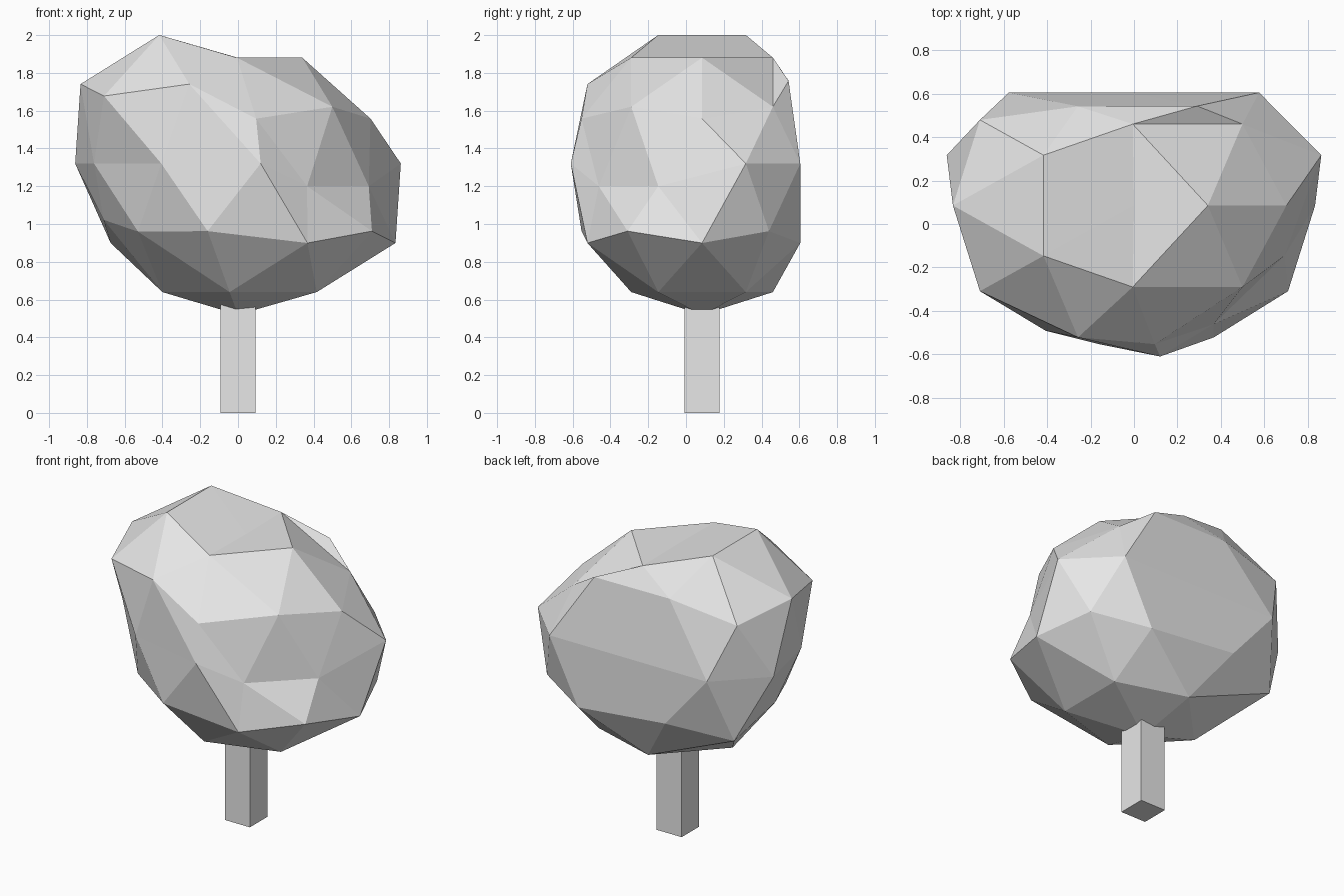
import bpy
import bmesh
from math import radians, cos, sin, sqrt
from mathutils import Vector

old = bpy.data.objects.get("Cube")
if old:
    bpy.data.objects.remove(old, do_unlink=True)

# One plain grey for the whole tree
grey = bpy.data.materials.new("light_grey")
grey.use_nodes = True
colour = (0.8, 0.8, 0.8, 1)
grey.diffuse_color = colour
grey.node_tree.nodes["Principled BSDF"].inputs["Base Color"].default_value = colour


def add_object(name, bm):
    """Turn a bmesh into a flat-shaded object."""
    bmesh.ops.recalc_face_normals(bm, faces=bm.faces)
    mesh = bpy.data.meshes.new(name)
    bm.to_mesh(mesh)
    bm.free()
    mesh.materials.append(grey)
    obj = bpy.data.objects.new(name, mesh)
    bpy.context.collection.objects.link(obj)
    return obj


# Trunk: a square post whose top is hidden inside the foliage
trunk_y = 0.085
trunk_width, trunk_height = 0.184, 0.6
bm = bmesh.new()
bmesh.ops.create_cube(bm, size=1)
for v in bm.verts:
    v.co = Vector((v.co.x * trunk_width,
                   v.co.y * trunk_width + trunk_y,
                   (v.co.z + 0.5) * trunk_height))
add_object("trunk", bm)

# Foliage: a faceted ball, stretched and then dented by hand
centre = Vector((0, trunk_y, 1.32))
radius = Vector((0.98, 0.75, 0.8))
back_limit = 0.605

bm = bmesh.new()
bmesh.ops.create_icosphere(bm, subdivisions=2, radius=1)
direction = {v: v.co.copy() for v in bm.verts}
for v in bm.verts:
    v.co = centre + v.co * radius

# Heights of the rings of corners on the unit ball
ring_height = {
    "pole": 1, "crown": 0.851, "upper_mid": 0.526, "upper": 0.447,
    "equator": 0, "lower": -0.447, "lower_mid": -0.526, "base": -0.851,
}


def pull(ring, angles, x=0, y=0, z=0):
    """Move the corners of one ring that lie at the given angles."""
    height = ring_height[ring]
    reach = sqrt(1 - height * height)
    for angle in angles:
        a = radians(angle)
        aim = Vector((reach * cos(a), reach * sin(a), height))
        corner = min(bm.verts, key=lambda v: (direction[v] - aim).length)
        corner.co += Vector((x, y, z))


# Flattened, sloping top on the +x side
pull("pole", [0], z=-0.24)
pull("crown", [0], x=-0.175, z=-0.12)
pull("crown", [-72, 72], x=-0.165, z=-0.12)
pull("upper", [0, -72], x=-0.175, z=-0.12)
pull("upper_mid", [-36, 36], x=-0.175, z=-0.12)

# Shaved upper back edge
pull("upper", [72], x=0.02, y=-0.18, z=0.08)
pull("upper_mid", [108], y=-0.15, z=0.02)

# Dented middle
pull("equator", [-18], x=-0.24, z=-0.12)
pull("equator", [-54], x=-0.21, y=0.06, z=-0.12)
pull("equator", [18], x=-0.07)
pull("equator", [162], x=0.07)
pull("equator", [-90], x=0.12, y=0.055)
pull("equator", [-126, -162], x=0.17, y=0.03)

# Tucked-in underside on the -x side
pull("lower", [-108], x=0.11)
pull("lower", [180], x=0.165, z=0.06)
pull("lower", [36], y=-0.04)
pull("lower_mid", [-72, 72], x=0.11)
pull("lower_mid", [-144], x=0.145, z=0.06)
pull("base", [180, 108, -108], x=0.115)

# Flat back
for v in bm.verts:
    v.co.y = min(v.co.y, back_limit)

add_object("foliage", bm)
